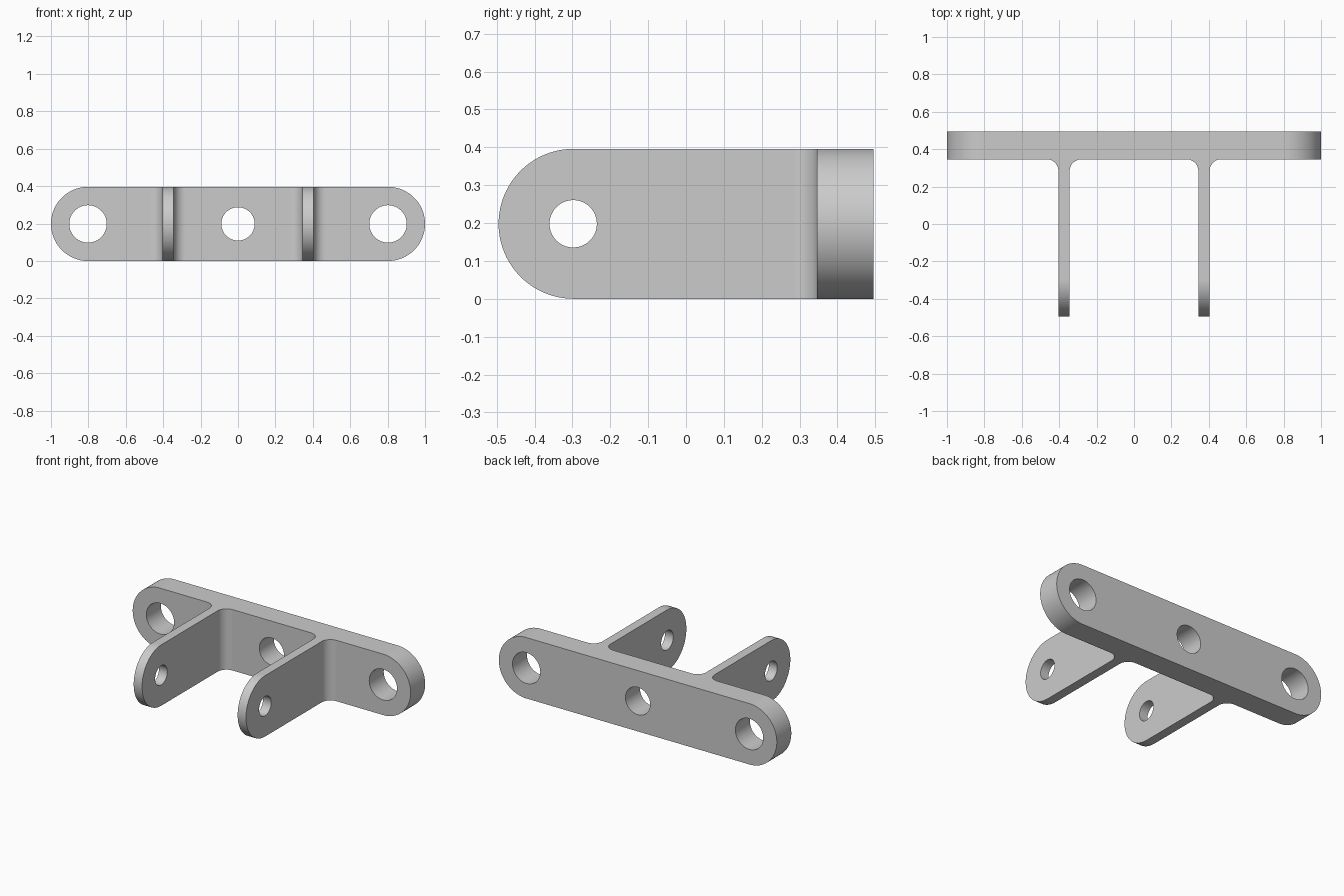
import bpy
import bmesh
from math import cos, sin, radians

H = 0.396              # bracket height
R = H / 2              # end rounding
BACK, FACE, TIP = 0.495, 0.346, -0.495   # plate back, plate face, arm tips
ARM_IN, ARM_OUT = 0.344, 0.404           # arm thickness range in x
FILLET = 0.063

scene = bpy.context.scene
default = bpy.data.objects.get("Cube")
if default:
    bpy.data.objects.remove(default, do_unlink=True)


def arc(cx, cy, r, start, end, steps=24):
    angles = [radians(start + (end - start) * i / steps) for i in range(steps + 1)]
    return [(cx + r * cos(a), cy + r * sin(a)) for a in angles]


def extrude(name, outline, axis, lo, hi):
    """Solid prism: a 2D outline swept along one axis."""
    place = {
        "x": lambda a, b, t: (t, a, b),
        "y": lambda a, b, t: (a, t, b),
        "z": lambda a, b, t: (a, b, t),
    }[axis]
    bm = bmesh.new()
    rings = [[bm.verts.new(place(a, b, t)) for a, b in outline] for t in (lo, hi)]
    for ring in rings:
        bm.faces.new(ring)
    n = len(outline)
    for i in range(n):
        j = (i + 1) % n
        bm.faces.new((rings[0][i], rings[0][j], rings[1][j], rings[1][i]))
    bmesh.ops.recalc_face_normals(bm, faces=bm.faces)
    mesh = bpy.data.meshes.new(name)
    bm.to_mesh(mesh)
    bm.free()
    obj = bpy.data.objects.new(name, mesh)
    scene.collection.objects.link(obj)
    return obj


def carve(body, tool, operation):
    """Apply a boolean and discard the tool."""
    tool.hide_render = True
    mod = body.modifiers.new(tool.name, "BOOLEAN")
    mod.object = tool
    mod.operation = operation
    mod.solver = "EXACT"
    bpy.context.view_layer.objects.active = body
    bpy.ops.object.modifier_apply(modifier=mod.name)
    bpy.data.objects.remove(tool, do_unlink=True)


def drill(body, axis, a, b, radius):
    hole = arc(a, b, radius, 0, 360, 64)[:-1]
    carve(body, extrude("hole_cutter", hole, axis, -2, 2), "DIFFERENCE")


# Plan outline: back plate with two filleted arms, mirrored in x
half = arc(ARM_IN - FILLET, FACE - FILLET, FILLET, 90, 0, 16)
half += [(ARM_IN, -1), (ARM_OUT, -1)]
half += arc(ARM_OUT + FILLET, FACE - FILLET, FILLET, 180, 90, 16)
half += [(1.2, FACE), (1.2, BACK)]
plan = half + [(-x, y) for x, y in reversed(half)]
bracket = extrude("clevis_bracket", plan, "z", -0.2, 0.6)

# Side envelope rounds the arm tips and sets the height
side = arc(TIP + R, R, R, 90, 270, 48) + [(1, 0), (1, H)]
carve(bracket, extrude("side_envelope", side, "x", -2, 2), "INTERSECT")

# Front envelope rounds the plate ends, with a hair of clearance above and below
r = R + 0.0003
front = arc(1 - r, R, r, -90, 90, 48) + arc(r - 1, R, r, 90, 270, 48)
carve(bracket, extrude("front_envelope", front, "y", -2, 2), "INTERSECT")

# Mounting holes in the plate and the pin hole through both arms
for x, radius in ((-0.802, 0.1), (0, 0.089), (0.802, 0.1)):
    drill(bracket, "y", x, R, radius)
drill(bracket, "x", -0.298, R, 0.0625)

# Plain grey metal
grey = bpy.data.materials.new("grey_metal")
grey.use_nodes = True
colour = (0.6, 0.6, 0.6, 1)
grey.diffuse_color = colour
grey.node_tree.nodes["Principled BSDF"].inputs["Base Color"].default_value = colour
bracket.data.materials.clear()
bracket.data.materials.append(grey)
for face in bracket.data.polygons:
    face.material_index = 0

# Smooth curves, crisp rims, flat faces
bpy.ops.object.select_all(action="DESELECT")
bracket.select_set(True)
bpy.context.view_layer.objects.active = bracket
bpy.ops.object.shade_smooth_by_angle(angle=radians(30))
weighted = bracket.modifiers.new("flat_face_normals", "WEIGHTED_NORMAL")
weighted.keep_sharp = True
